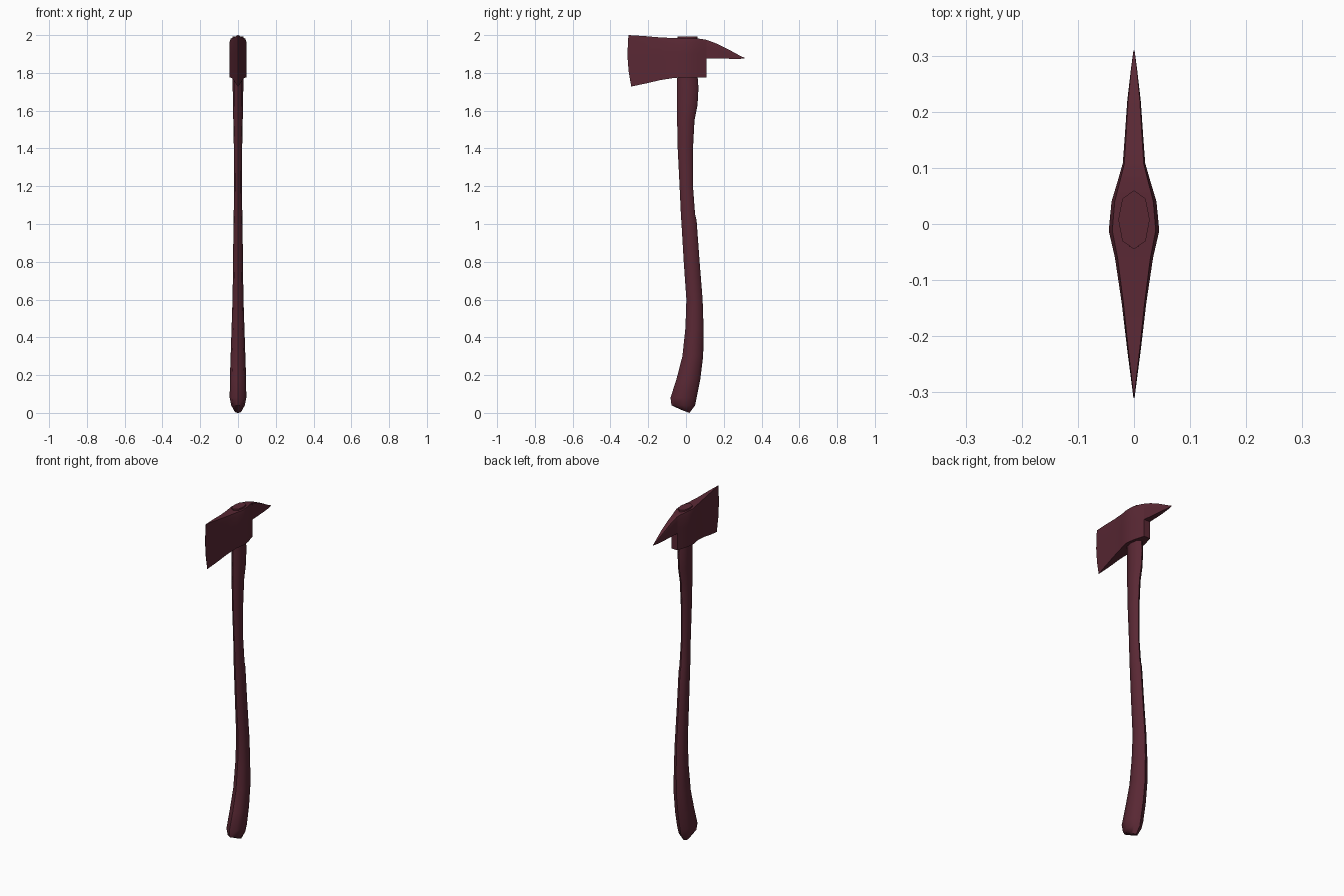
import bpy, bmesh

mat = bpy.data.materials.new("dark_red")
mat.diffuse_color = (0.10, 0.021, 0.034, 1)


def loft(name, rings, angle):
    """Skin closed rings of equal length, cap both ends, smooth by angle."""
    bm = bmesh.new()
    vs = [[bm.verts.new(p) for p in r] for r in rings]
    n = len(rings[0])
    for a, b in zip(vs, vs[1:]):
        for i in range(n):
            j = (i + 1) % n
            bm.faces.new((a[i], a[j], b[j], b[i]))
    bm.faces.new(vs[0][::-1])
    bm.faces.new(vs[-1])
    bmesh.ops.remove_doubles(bm, verts=bm.verts, dist=0.0002)
    bmesh.ops.recalc_face_normals(bm, faces=bm.faces)
    me = bpy.data.meshes.new(name)
    bm.to_mesh(me)
    bm.free()
    ob = bpy.data.objects.new(name, me)
    bpy.context.collection.objects.link(ob)
    me.materials.append(mat)
    bpy.ops.object.select_all(action='DESELECT')
    bpy.context.view_layer.objects.active = ob
    ob.select_set(True)
    bpy.ops.object.shade_smooth_by_angle(angle=angle)
    return ob


# handle: z, front y, back y, half width in x
HANDLE = [
    (0.008, -0.025, 0.018, 0.018), (0.04, -0.077, 0.048, 0.036),
    (0.08, -0.082, 0.056, 0.044), (0.18, -0.05, 0.076, 0.043),
    (0.30, -0.019, 0.091, 0.039), (0.45, -0.003, 0.093, 0.034),
    (0.60, 0.002, 0.088, 0.029), (0.80, -0.012, 0.072, 0.026),
    (1.02, -0.025, 0.056, 0.024), (1.05, -0.027, 0.048, 0.023),
    (1.20, -0.034, 0.037, 0.020), (1.40, -0.044, 0.037, 0.022),
    (1.55, -0.047, 0.045, 0.025), (1.63, -0.047, 0.061, 0.027),
    (1.72, -0.047, 0.066, 0.028), (1.80, -0.046, 0.060, 0.028),
    (1.992, -0.045, 0.060, 0.028),
]
# stretched octagon section
OCT = [(0, -1), (.74, -.72), (1, 0), (.74, .72), (0, 1), (-.74, .72), (-1, 0), (-.74, -.72)]
rings = []
for k, (z, y0, y1, w) in enumerate(HANDLE):
    tilt = 0.008 if k == 0 else 0
    rings.append([(w * u, (y0 + y1) / 2 + v * (y1 - y0) / 2, z - tilt * v) for u, v in OCT])
loft("handle", rings, 0.9)

# axe head: y, bottom z, top z, half width (blade edge first, spike tip last)
HEAD = [
    (-0.298, 1.728, 2.000, 0.001), (-0.22, 1.743, 1.995, 0.012),
    (-0.14, 1.761, 1.988, 0.022), (-0.06, 1.774, 1.984, 0.034),
    (-0.012, 1.775, 1.983, 0.045), (0.04, 1.775, 1.983, 0.040),
    (0.08, 1.775, 1.980, 0.028), (0.108, 1.775, 1.975, 0.020),
    (0.108, 1.877, 1.975, 0.020), (0.155, 1.876, 1.958, 0.0165),
    (0.22, 1.875, 1.927, 0.012), (0.28, 1.874, 1.894, 0.005),
    (0.309, 1.876, 1.880, 0.001),
]
# section rows: height fraction, width factor, blade edge bow
ROWS = [(0, 1, .008), (.3, 1, -.006), (.6, 1, -.012), (.9, 1, -.009), (1, .86, -.006)]
rings = []
for k, (y, z0, z1, w) in enumerate(HEAD):
    bow = (1, .4)[k] if k < 2 else 0
    side = [(w * f, y + b * bow, z0 + t * (z1 - z0)) for t, f, b in ROWS]
    rings.append(side + [(-x, yy, z) for x, yy, z in reversed(side)])
loft("axe_head", rings, 0.5)
